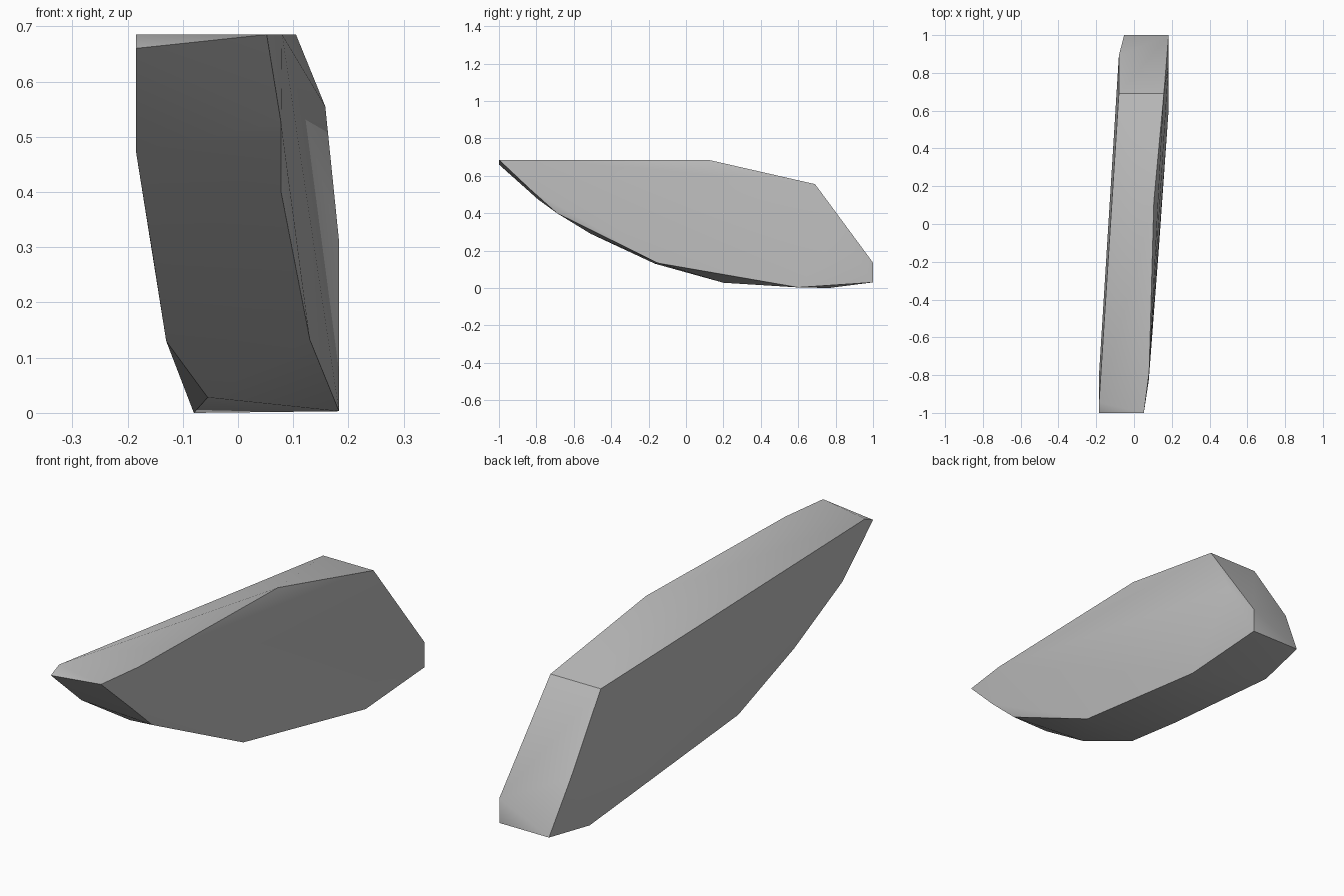
import bpy, bmesh, math

cube = bpy.data.objects.get("Cube")
if cube:
    bpy.data.objects.remove(cube, do_unlink=True)

# One flat stone colour
stone = bpy.data.materials.new("stone_grey")
stone.use_nodes = True
grey = (0.5, 0.5, 0.5, 1)
stone.diffuse_color = grey
bsdf = stone.node_tree.nodes["Principled BSDF"]
bsdf.inputs["Base Color"].default_value = grey
bsdf.inputs["Roughness"].default_value = 0.8

# Corners of the left side of the slab, clockwise from the front tip
left_side = [(.052, -1, .685), (.08, -.785, .685), (.105, .12, .685),
             (.158, .69, .555), (.183, .84, .31), (.183, 1, .135),
             (.183, 1, .03), (.183, .6, .003), (.13, -.15, .133),
             (.078, -.69, .4), (.078, -.83, .525)]
# Corners of the right side, in the same order
right_side = [(-.185, -1, .66), (-.185, -.945, .685), (-.08, .69, .555),
              (-.08, .893, .25), (-.052, 1, .03), (-.08, .765, 0),
              (-.055, .2, .028), (-.13, -.167, .13), (-.155, -.51, .29),
              (-.185, -.793, .475)]

# Chipped slab: the convex skin around both sides
bm = bmesh.new()
for corner in left_side + right_side:
    bm.verts.new(corner)
hull = bmesh.ops.convex_hull(bm, input=bm.verts)
loose = [v for v in bm.verts if not v.link_faces]
bmesh.ops.delete(bm, geom=loose, context='VERTS')
bmesh.ops.recalc_face_normals(bm, faces=bm.faces)

mesh = bpy.data.meshes.new("stone_slab")
bm.to_mesh(mesh)
bm.free()
mesh.materials.append(stone)
slab = bpy.data.objects.new("stone_slab", mesh)
bpy.context.collection.objects.link(slab)

# Soft shading over the shallow bends, crisp edges at the rims
bpy.ops.object.select_all(action='DESELECT')
slab.select_set(True)
bpy.context.view_layer.objects.active = slab
bpy.ops.object.shade_smooth_by_angle(angle=math.radians(30))
